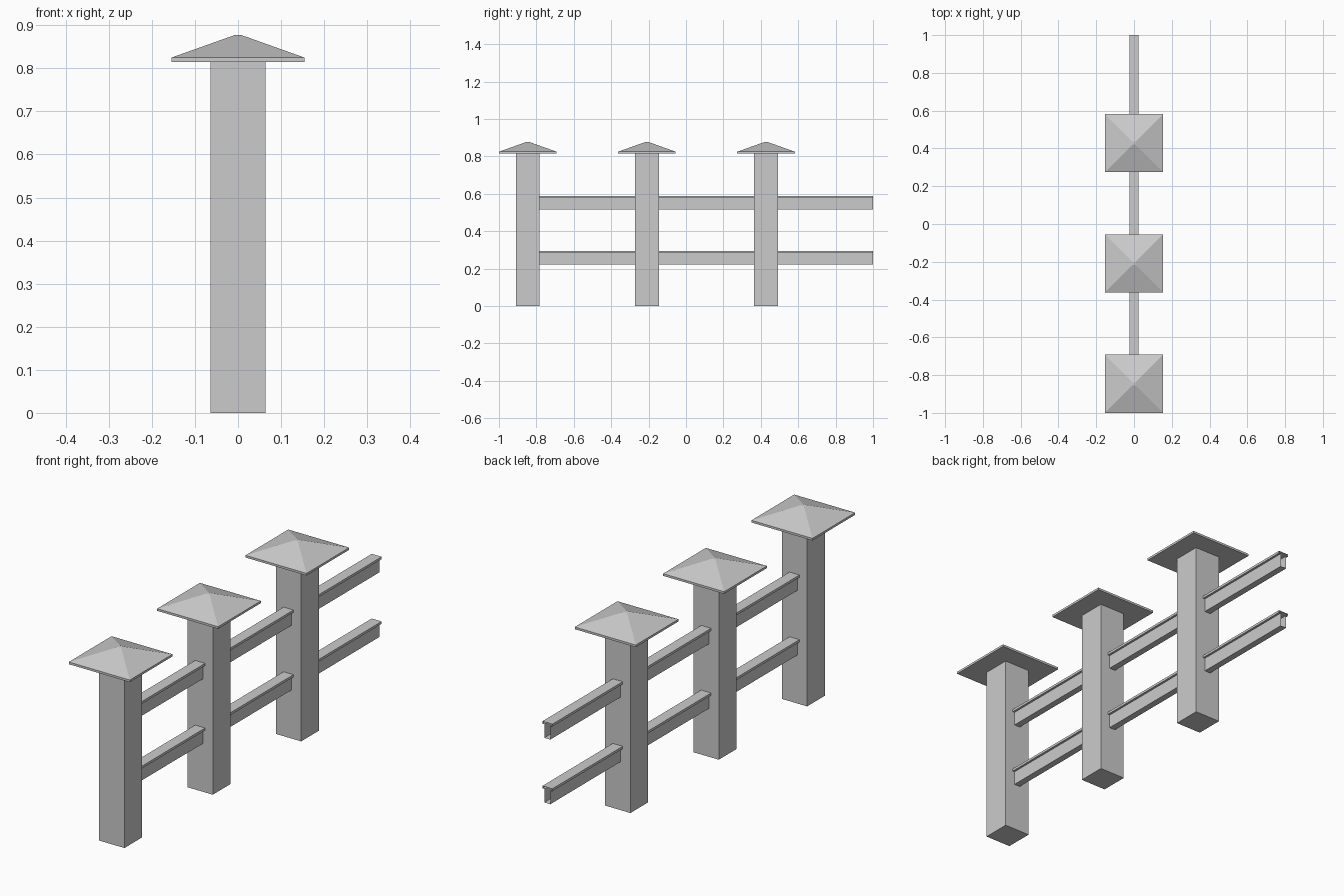
import bpy, bmesh

if "Cube" in bpy.data.objects:
    bpy.data.objects.remove(bpy.data.objects["Cube"])

PITCH, FIRST = 0.637, -0.846     # post spacing and first post centre
POST, CAP, TIP = 0.064, 0.154, 0.008


def loft(name, rings, cap_ends=True):
    """Join successive closed rings of points with quads."""
    bm = bmesh.new()
    loops = [[bm.verts.new(p) for p in ring] for ring in rings]
    n = len(loops[0])
    for a, b in zip(loops, loops[1:]):
        for i in range(n):
            j = (i + 1) % n
            bm.faces.new((a[i], a[j], b[j], b[i]))
    if cap_ends:
        bm.faces.new(loops[0])
        bm.faces.new(loops[-1])
    bmesh.ops.recalc_face_normals(bm, faces=bm.faces)
    mesh = bpy.data.meshes.new(name)
    bm.to_mesh(mesh)
    bm.free()
    obj = bpy.data.objects.new(name, mesh)
    bpy.context.collection.objects.link(obj)
    return obj


def square(r, y, z):
    return [(-r, y - r, z), (r, y - r, z), (r, y + r, z), (-r, y + r, z)]


# Rail cross-section: thick web with a wider top flange
F, W = 0.025, 0.015
section = [(-W, 0), (W, 0), (W, 0.062), (F, 0.062),
           (F, 0.073), (-F, 0.073), (-F, 0.062), (-W, 0.062)]

for k in range(3):
    y = FIRST + k * PITCH
    # Square post
    loft(f"post_{k + 1}", [square(POST, y, 0), square(POST, y, 0.815)])
    # Pyramid cap on a thin slab
    loft(f"post_cap_{k + 1}", [square(CAP, y, 0.815), square(CAP, y, 0.825),
                               square(TIP, y, 0.877)])
    # Rails running to the next post position, open at the ends
    y0 = y + POST
    y1 = min(y + PITCH - POST, 1.0) if k < 2 else 1.0
    for label, z in (("lower", 0.221), ("upper", 0.516)):
        loft(f"{label}_rail_{k + 1}",
             [[(px, yy, z + pz) for px, pz in section] for yy in (y0, y1)],
             cap_ends=False)
